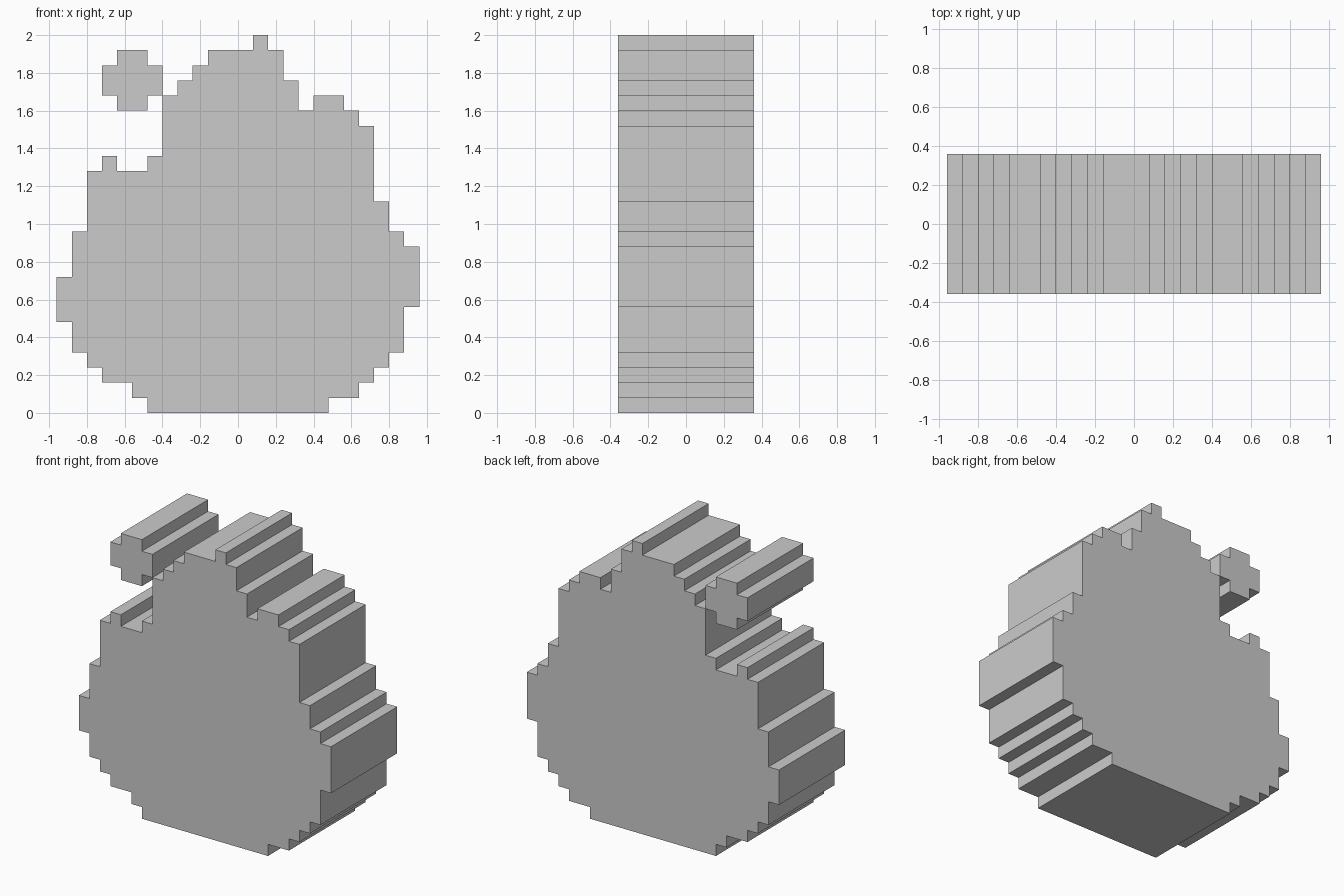
import bpy, bmesh

if "Cube" in bpy.data.objects:
    bpy.data.objects.remove(bpy.data.objects["Cube"])

U = 0.08           # one pixel step
HALF_DEPTH = 4.5   # in pixel steps


def staircase(x, runs):
    """Turn (end_x, height) runs into stepped outline points."""
    pts = []
    for end, z in runs:
        pts += [(x, z), (end, z)]
        x = end
    return pts


def extrude_profile(name, pts):
    """Extrude an x-z outline through the full depth."""
    bm = bmesh.new()
    face = bm.faces.new([bm.verts.new((x * U, -HALF_DEPTH * U, z * U)) for x, z in pts])
    out = bmesh.ops.extrude_face_region(bm, geom=[face])
    moved = [v for v in out["geom"] if isinstance(v, bmesh.types.BMVert)]
    bmesh.ops.translate(bm, verts=moved, vec=(0, 2 * HALF_DEPTH * U, 0))
    bmesh.ops.recalc_face_normals(bm, faces=bm.faces)
    mesh = bpy.data.meshes.new(name)
    bm.to_mesh(mesh)
    bm.free()
    obj = bpy.data.objects.new(name, mesh)
    bpy.context.collection.objects.link(obj)
    return obj


# Main body: stepped upper edge left to right, then stepped underside back
body_top = staircase(-12, [(-11, 9), (-10, 12), (-9, 16), (-8, 17), (-6, 16),
                           (-5, 17), (-4, 21), (-3, 22), (-2, 23), (1, 24),
                           (2, 25), (3, 24), (4, 22), (5, 20), (7, 21),
                           (8, 20), (9, 19), (10, 14), (11, 12), (12, 11)])
body_bottom = staircase(12, [(11, 7), (10, 4), (9, 3), (8, 2), (6, 1), (-6, 0),
                             (-7, 1), (-9, 2), (-10, 3), (-11, 4), (-12, 6)])
extrude_profile("body", body_top + body_bottom)

# Small rounded blob beside the top
blob_top = staircase(-9, [(-8, 23), (-6, 24), (-5, 23)])
blob_bottom = staircase(-5, [(-6, 21), (-8, 20), (-9, 21)])
extrude_profile("side_blob", blob_top + blob_bottom)
